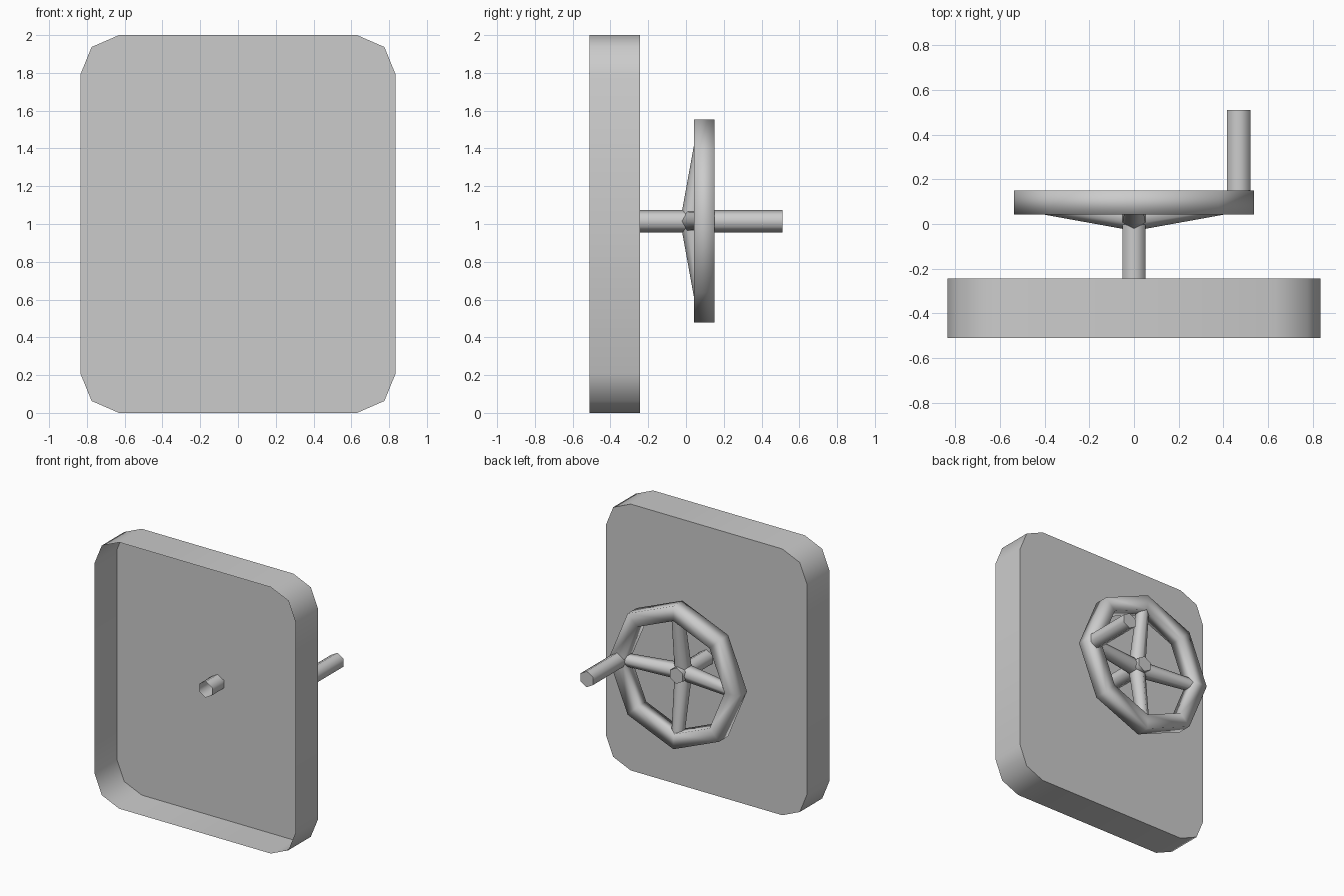
import bpy, bmesh
from math import cos, sin, pi, radians
from mathutils import Vector

if "Cube" in bpy.data.objects:
    bpy.data.objects.remove(bpy.data.objects["Cube"])

HUB_Z = 1.015


def finish(name, bm, angle=None):
    bmesh.ops.recalc_face_normals(bm, faces=bm.faces)
    me = bpy.data.meshes.new(name)
    bm.to_mesh(me)
    bm.free()
    ob = bpy.data.objects.new(name, me)
    bpy.context.collection.objects.link(ob)
    bpy.context.view_layer.objects.active = ob
    for o in bpy.context.selected_objects:
        o.select_set(False)
    ob.select_set(True)
    if angle is None:
        bpy.ops.object.shade_smooth()
    else:
        bpy.ops.object.shade_smooth_by_angle(angle=radians(angle))
    return ob


def loft(bm, a, b):
    for i in range(len(a)):
        j = (i + 1) % len(a)
        bm.faces.new((a[i], a[j], b[j], b[i]))


def rod(name, start, end, r1, r2, point_dir, cap=True):
    """Six-sided rod with one corner turned towards point_dir."""
    start, end = Vector(start), Vector(end)
    axis = (end - start).normalized()
    u = Vector(point_dir)
    u = (u - axis * u.dot(axis)).normalized()
    v = axis.cross(u)
    bm = bmesh.new()
    rings = []
    for p, r in ((start, r1), (end, r2)):
        rings.append([bm.verts.new(p + (u * cos(i * pi / 3) + v * sin(i * pi / 3)) * r)
                      for i in range(6)])
    loft(bm, *rings)
    if cap:
        bm.faces.new(rings[1])
    return finish(name, bm, 65)


# Door plate: back sheet with walls, open at the front
quarter = [(0.835, 0.79), (0.775, 0.937), (0.63, 1.0)]
outline = []
for sx, sz in ((1, 1), (-1, 1), (-1, -1), (1, -1)):
    pts = [(x * sx, 1 + z * sz) for x, z in quarter]
    outline += pts if sx * sz > 0 else pts[::-1]
bm = bmesh.new()
front, back = [[bm.verts.new((x, y, z)) for x, z in outline] for y in (-0.51, -0.243)]
loft(bm, front, back)
bm.faces.new(back)
finish("door_plate", bm, 50)

# Wheel rim: eight segments with a square section
bm = bmesh.new()
section = [(0.5375, 0.043), (0.5375, 0.15), (0.425, 0.15), (0.425, 0.043)]
rings = [[bm.verts.new((r * cos(i * pi / 4), y, HUB_Z + r * sin(i * pi / 4)))
          for r, y in section] for i in range(8)]
for i in range(8):
    loft(bm, rings[i], rings[(i + 1) % 8])
finish("wheel_rim", bm)

# Four tapered spokes, sloping back from hub to rim
for i in range(4):
    dx, dz = cos(i * pi / 2), sin(i * pi / 2)
    rod(f"spoke_{i + 1}", (0, 0.03, HUB_Z),
        (dx * 0.475, 0.1, HUB_Z + dz * 0.475), 0.06, 0.044, (0, 1, 0), cap=False)

# Shaft through the plate, open at the front end
rod("shaft", (0, -0.385, HUB_Z), (0, 0.115, HUB_Z), 0.06, 0.06, (0, 0, 1))

# Crank handle on the rim
rod("crank_handle", (0.468, 0.1, HUB_Z), (0.468, 0.51, HUB_Z), 0.06, 0.06, (0, 0, 1))
